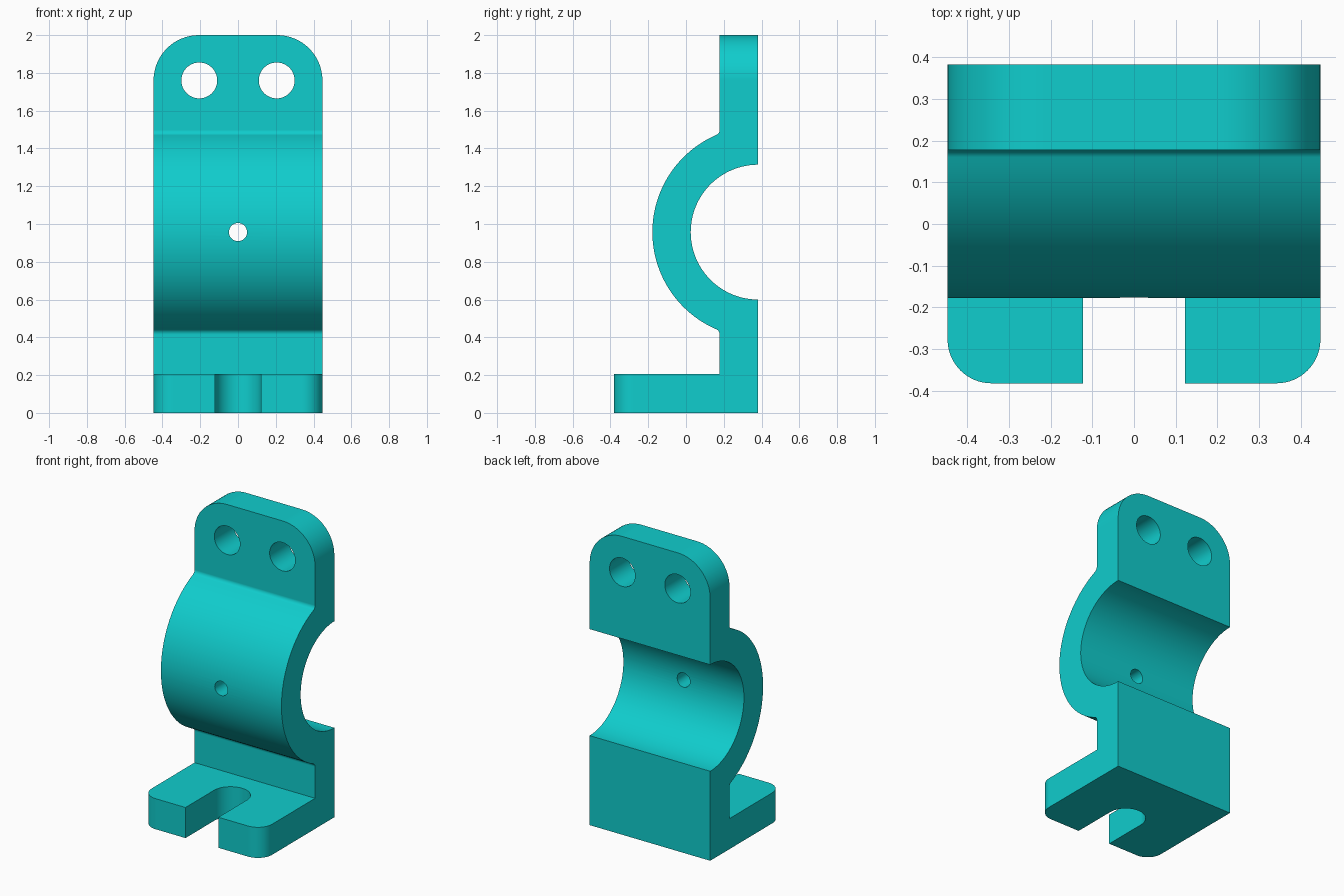
import bpy, bmesh, math
from mathutils import Matrix

if "Cube" in bpy.data.objects:
    bpy.data.objects.remove(bpy.data.objects["Cube"])

HALF_W, BACK, TOP = 0.447, 0.382, 2.0
FACE_Y, BASE_H = 0.178, 0.205            # plate front, foot height
AXIS_Z, R_IN, R_OUT, FILLET = 0.957, 0.357, 0.56, 0.03

teal = bpy.data.materials.new("teal")
teal.use_nodes = True
color = (0.005, 0.61, 0.61, 1)
teal.diffuse_color = color
teal.node_tree.nodes["Principled BSDF"].inputs["Base Color"].default_value = color


def arc(cy, cz, r, start, end, n):
    return [(cy + r * math.cos(a), cz + r * math.sin(a))
            for a in (start + (end - start) * i / n for i in range(n + 1))]


def link(name, bm):
    mesh = bpy.data.meshes.new(name)
    bmesh.ops.recalc_face_normals(bm, faces=bm.faces)
    bm.to_mesh(mesh)
    bm.free()
    mesh.materials.append(teal)
    obj = bpy.data.objects.new(name, mesh)
    bpy.context.collection.objects.link(obj)
    return obj


def extrude(bm, points, vector):
    face = bm.faces.new([bm.verts.new(p) for p in points])
    new = bmesh.ops.extrude_face_region(bm, geom=[face])["geom"]
    bmesh.ops.translate(bm, vec=vector, verts=[v for v in new if isinstance(v, bmesh.types.BMVert)])


# Side profile: foot, saddle and upper plate in one outline
fy = FACE_Y - FILLET
rise = math.sqrt((R_OUT + FILLET) ** 2 - (BACK - fy) ** 2)
tangent = math.atan2(rise, fy - BACK)    # where fillet meets saddle
saddle = arc(BACK, AXIS_Z, R_OUT, 2 * math.pi - tangent, tangent, 64)
low_fillet = arc(fy, AXIS_Z - rise, FILLET, 0, math.pi - tangent, 8)
high_fillet = arc(fy, AXIS_Z + rise, FILLET, tangent - math.pi, 0, 8)
bore = arc(BACK, AXIS_Z, R_IN, math.pi / 2, 3 * math.pi / 2, 64)
outline = ([(BACK, 0), (-BACK, 0), (-BACK, BASE_H), (FACE_Y, BASE_H)]
           + low_fillet + saddle[1:-1] + high_fillet
           + [(FACE_Y, TOP), (BACK, TOP)] + bore)
bm = bmesh.new()
extrude(bm, [(-HALF_W, y, z) for y, z in outline], (2 * HALF_W, 0, 0))


# Rounded corners of the upper plate and of the foot
def round_corners(test, radius):
    edges = [e for e in bm.edges
             if all(abs(abs(v.co.x) - HALF_W) < 1e-4 and test(v.co) for v in e.verts)
             and abs(e.verts[0].co.x - e.verts[1].co.x) < 1e-4]
    bmesh.ops.bevel(bm, geom=edges, offset=radius, segments=16, profile=0.5, affect='EDGES')


round_corners(lambda c: c.z > TOP - 1e-4, 0.24)
round_corners(lambda c: c.y < -BACK + 1e-4, 0.105)
bracket = link("clamp_bracket", bm)


# Cutters: two bolt holes, centre hole and open slot
def hole_cutter(name, x, z, r):
    b = bmesh.new()
    bmesh.ops.create_cone(b, cap_ends=True, segments=48, radius1=r, radius2=r, depth=2,
                          matrix=Matrix.Translation((x, 0, z)) @ Matrix.Rotation(math.pi / 2, 4, 'X'))
    return link(name, b)


cutters = [hole_cutter("left_bolt_hole", 0.205, 1.76, 0.095),
           hole_cutter("right_bolt_hole", -0.205, 1.76, 0.095),
           hole_cutter("centre_hole", 0, AXIS_Z, 0.048)]
b = bmesh.new()
slot = arc(0, -0.08, 0.122, 0, math.pi, 32) + [(-0.122, -0.6), (0.122, -0.6)]
extrude(b, [(x, y, -0.1) for x, y in slot], (0, 0, 0.4))
cutters.append(link("foot_slot", b))

bpy.ops.object.select_all(action='DESELECT')
bpy.context.view_layer.objects.active = bracket
bracket.select_set(True)
for cutter in cutters:
    cutter.hide_render = True
    mod = bracket.modifiers.new(cutter.name, 'BOOLEAN')
    mod.operation, mod.solver, mod.object = 'DIFFERENCE', 'EXACT', cutter
    bpy.ops.object.modifier_apply(modifier=mod.name)
for cutter in cutters:
    bpy.data.objects.remove(cutter)

# Smooth curves, crisp edges
bpy.ops.object.shade_smooth_by_angle(angle=math.radians(30))
weighted = bracket.modifiers.new("weighted_normals", 'WEIGHTED_NORMAL')
weighted.keep_sharp = True
